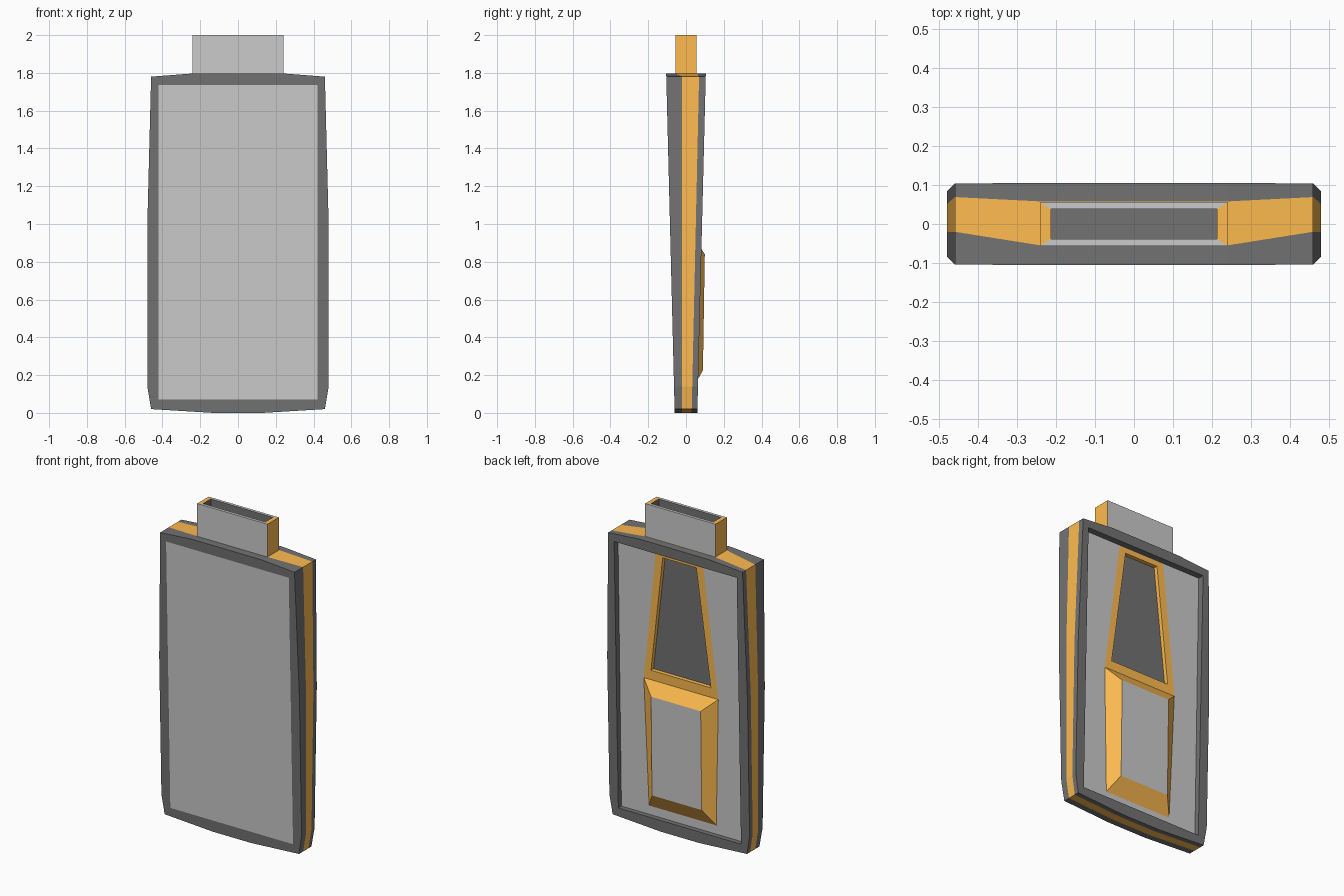
import bpy

if "Cube" in bpy.data.objects:
    bpy.data.objects.remove(bpy.data.objects["Cube"])


def material(name, rgb):
    m = bpy.data.materials.new(name)
    m.diffuse_color = (*rgb, 1)
    m.use_nodes = True
    m.node_tree.nodes["Principled BSDF"].inputs["Base Color"].default_value = m.diffuse_color
    return m


ORANGE = material("orange", (1.0, 0.5, 0.08))
DARK = material("dark_grey", (0.17, 0.17, 0.17))
GREY = material("light_grey", (0.8, 0.8, 0.8))


def skin(name, loops, mats=(), start=False, end=False):
    """Join equal-length point loops with quads; optionally cap the ends."""
    n = len(loops[0])
    faces = []
    for k in range(len(loops) - 1):
        for i in range(n):
            j = (i + 1) % n
            a, b = k * n, (k + 1) * n
            faces.append((a + i, b + i, b + j, a + j))
    if start:
        faces.append(tuple(range(n)))
    if end:
        faces.append(tuple(reversed(range((len(loops) - 1) * n, len(loops) * n))))
    me = bpy.data.meshes.new(name)
    me.from_pydata([p for loop in loops for p in loop], [], faces)
    for m in mats:
        me.materials.append(m)
    if len(mats) > 1:
        for f in me.polygons:
            f.material_index = f.index % len(mats)
    ob = bpy.data.objects.new(name, me)
    bpy.context.collection.objects.link(ob)
    return ob


def mirrored(half):
    return half + [(-x, z) for x, z in reversed(half)]


def at(outline, depth):
    return [(x, depth(x, z), z) for x, z in outline]


# Depth of each layer: the body is a wedge, thicker at the top
def front(x, z): return -(0.06 + 0.025 * z)
def back(x, z): return 0.06 + 0.025 * z
def panel(x, z): return 0.03 + 0.02 * z
def sunk(x, z): return panel(x, z) - 0.025
def raised(x, z): return 0.086 + 0.016 * z


def shoulder(x, z):
    return z > 1.79


def seam_front(x, z): return -0.055 if shoulder(x, z) else -0.02
def seam_back(x, z): return 0.058 if shoulder(x, z) else 0.03 + 0.022 * z


# Body outline and matching window outline
outer = mirrored([(0.13, 0), (0.46, 0.02), (0.48, 0.14),
                  (0.48, 1.0), (0.46, 1.78), (0.24, 1.797)])
inner = mirrored([(0.13, 0.07), (0.42, 0.07), (0.42, 0.14),
                  (0.42, 1.0), (0.42, 1.735), (0.24, 1.735)])

# Front shell, coloured band and back rim
skin("front_panel", [at(inner, front)], start=True)
skin("front_shell", [at(inner, front), at(outer, front), at(outer, seam_front)], [DARK])
skin("side_band", [at(outer, seam_front), at(outer, seam_back)], [ORANGE])
skin("back_rim", [at(outer, seam_back), at(outer, back),
                  at(inner, back), at(inner, panel)], [DARK])

# Back panel with a tapered window
window = mirrored([(0.42, 0.07), (0.42, 1.735)])
frame = mirrored([(0.255, 0.916), (0.16, 1.732)])
opening = mirrored([(0.205, 0.975), (0.115, 1.70)])
skin("back_panel", [at(window, panel), at(frame, panel)])
skin("window_frame", [at(frame, panel), at(opening, panel), at(opening, sunk)], [ORANGE])
skin("window_floor", [at(opening, sunk)], [DARK], end=True)

# Raised block below the window
base = mirrored([(0.23, 0.125), (0.255, 0.916)])
top = mirrored([(0.17, 0.225), (0.17, 0.84)])
skin("block_sides", [at(base, panel), at(top, raised)], [ORANGE])
skin("block_face", [at(top, raised)], end=True)


# Hollow connector on top
def rect(x, y, z):
    return [(x, y, z), (x, -y, z), (-x, -y, z), (-x, y, z)]


skin("connector", [rect(0.24, 0.056, 1.78), rect(0.24, 0.056, 2.0),
                   rect(0.213, 0.038, 2.0)], [ORANGE, GREY])
skin("connector_socket", [rect(0.213, 0.038, 2.0), rect(0.213, 0.038, 1.9)],
     [DARK], end=True)
